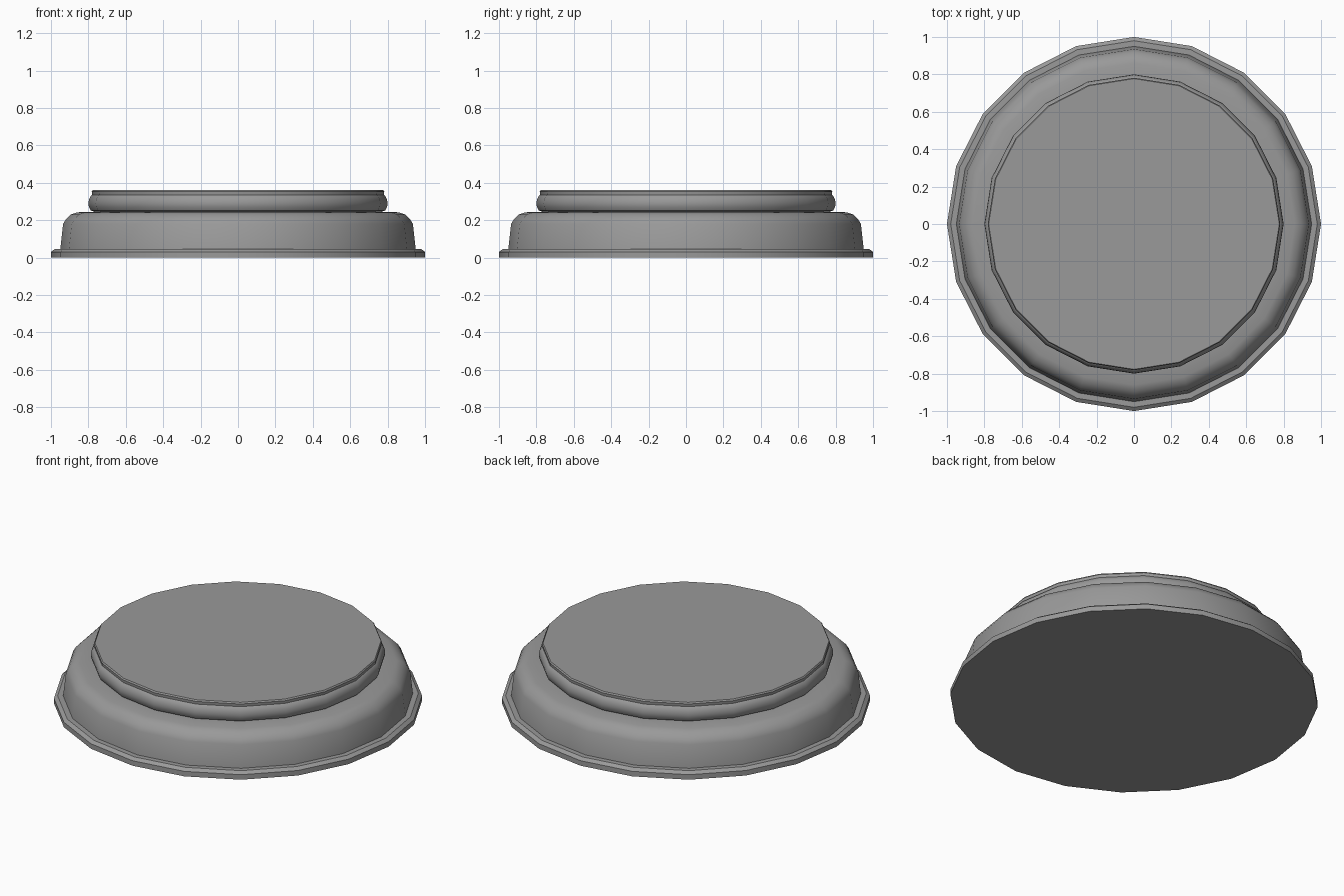
import bpy, bmesh, math

if "Cube" in bpy.data.objects:
    bpy.data.objects.remove(bpy.data.objects["Cube"])

SIDES = 20

# Dark grey for the whole model
grey = bpy.data.materials.new("dark_grey")
grey.diffuse_color = (0.32, 0.32, 0.32, 1)
grey.use_nodes = True
grey.node_tree.nodes["Principled BSDF"].inputs["Base Color"].default_value = grey.diffuse_color


def lathe(name, profile, cap_bottom=False, cap_top=False):
    """Revolve (radius, z) points, listed bottom to top, around z."""
    bm = bmesh.new()
    rings = []
    for r, z in profile:
        rings.append([bm.verts.new((r * math.cos(2 * math.pi * i / SIDES),
                                    r * math.sin(2 * math.pi * i / SIDES), z))
                      for i in range(SIDES)])
    for lo, hi in zip(rings, rings[1:]):
        for i in range(SIDES):
            j = (i + 1) % SIDES
            bm.faces.new((lo[i], lo[j], hi[j], hi[i]))
    if cap_bottom:
        bm.faces.new(rings[0][::-1])
    if cap_top:
        bm.faces.new(rings[-1])
    mesh = bpy.data.meshes.new(name)
    bm.to_mesh(mesh)
    bm.free()
    mesh.materials.append(grey)
    obj = bpy.data.objects.new(name, mesh)
    bpy.context.collection.objects.link(obj)
    bpy.ops.object.select_all(action='DESELECT')
    obj.select_set(True)
    bpy.context.view_layer.objects.active = obj
    bpy.ops.object.shade_smooth_by_angle(angle=math.radians(32))
    return obj


# Foot rim: thin flange with a small chamfered lip
lathe("foot_rim", [(1.0, 0), (1.0, 0.03), (0.98, 0.045), (0.95, 0.045)],
      cap_bottom=True)

# Main body: slightly tapered wall with a rounded shoulder
lathe("body", [(0.95, 0.045), (0.935, 0.18), (0.92, 0.205), (0.895, 0.23),
               (0.86, 0.242), (0.77, 0.245)])

# Bead: rounded ring around the raised step
lathe("bead", [(0.77, 0.245), (0.787, 0.252), (0.797, 0.27), (0.80, 0.29),
               (0.797, 0.31), (0.787, 0.33), (0.78, 0.335)])

# Top plate: low disc closing the top
lathe("top_plate", [(0.78, 0.335), (0.782, 0.352), (0.777, 0.36)],
      cap_top=True)
